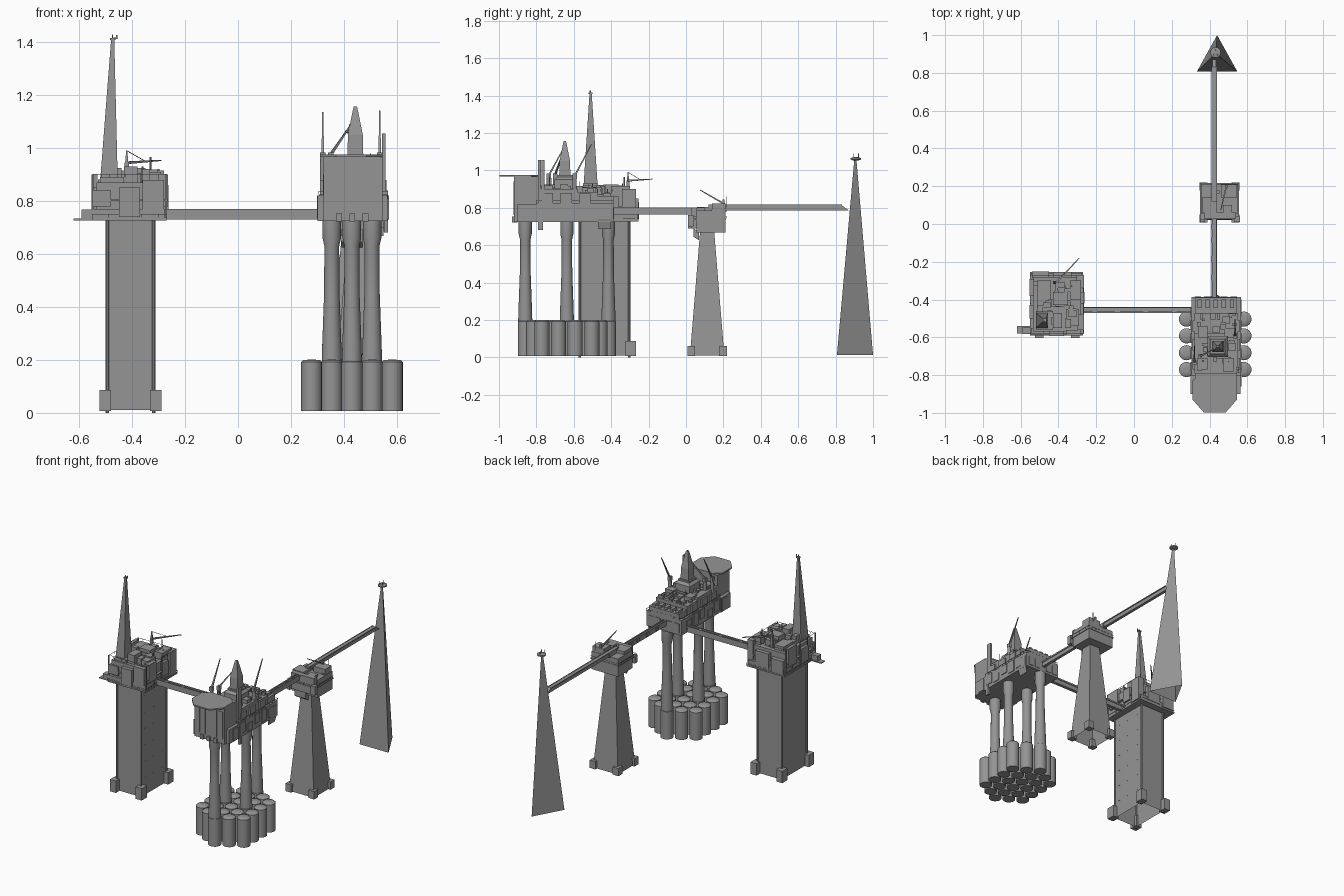
import bpy, bmesh, math, random
from mathutils import Vector, Matrix

random.seed(4)
steel = bpy.data.materials.new("dark_grey")
steel.diffuse_color = (.3, .3, .3, 1)


def finish(name, bm, smooth=False):
    bmesh.ops.recalc_face_normals(bm, faces=bm.faces[:])
    me = bpy.data.meshes.new(name)
    bm.to_mesh(me)
    bm.free()
    me.materials.append(steel)
    ob = bpy.data.objects.new(name, me)
    bpy.context.collection.objects.link(ob)
    if smooth:
        bpy.context.view_layer.objects.active = ob
        ob.select_set(True)
        bpy.ops.object.shade_smooth_by_angle(angle=math.radians(40))
        ob.select_set(False)
    return ob


def add_box(bm, x0, x1, y0, y1, z0, z1):
    m = Matrix.Translation(((x0 + x1) / 2, (y0 + y1) / 2, (z0 + z1) / 2))
    bmesh.ops.create_cube(bm, size=1, matrix=m @ Matrix.Diagonal((x1 - x0, y1 - y0, z1 - z0, 1)))


def boxes(name, items):
    bm = bmesh.new()
    for b in items:
        add_box(bm, *b)
    return finish(name, bm)


def beams(name, items, sides=4):
    """Tapered bars: (start, end, start radius, end radius)."""
    bm = bmesh.new()
    for a, b, r1, r2 in items:
        a, b = Vector(a), Vector(b)
        m = Matrix.Translation((a + b) / 2) @ (b - a).to_track_quat('Z', 'Y').to_matrix().to_4x4()
        m = m @ Matrix.Rotation(math.pi / sides, 4, 'Z')
        bmesh.ops.create_cone(bm, cap_ends=True, segments=sides, radius1=r1, radius2=r2,
                              depth=(b - a).length, matrix=m)
    return finish(name, bm, sides > 8)


def loft(name, rings, caps=(True, True)):
    bm = bmesh.new()
    rs = [[bm.verts.new(p) for p in r] for r in rings]
    n = len(rs[0])
    for a, b in zip(rs, rs[1:]):
        for i in range(n):
            bm.faces.new((a[i], a[(i + 1) % n], b[(i + 1) % n], b[i]))
    if caps[0]:
        bm.faces.new(rs[0])
    if caps[1]:
        bm.faces.new(rs[-1])
    return finish(name, bm)


def rect(cx, cy, hx, hy, z):
    return [(cx - hx, cy - hy, z), (cx + hx, cy - hy, z), (cx + hx, cy + hy, z), (cx - hx, cy + hy, z)]


def lathe(name, profile, centres, seg=24):
    bm = bmesh.new()
    for cx, cy in centres:
        rs = [[bm.verts.new((cx + r * math.cos(2 * math.pi * i / seg), cy + r * math.sin(2 * math.pi * i / seg), z))
               for i in range(seg)] for r, z in profile]
        for a, b in zip(rs, rs[1:]):
            for i in range(seg):
                bm.faces.new((a[i], a[(i + 1) % seg], b[(i + 1) % seg], b[i]))
        bm.faces.new(rs[0])
        bm.faces.new(rs[-1])
    return finish(name, bm, True)


def clutter(name, count, x0, x1, y0, y1, z, size, height):
    """Small equipment boxes scattered on a roof."""
    items = []
    for _ in range(count):
        sx, sy = random.uniform(.3, 1) * size, random.uniform(.3, 1) * size
        x, y = random.uniform(x0, x1 - sx), random.uniform(y0, y1 - sy)
        items.append((x, x + sx, y, y + sy, z - .005, z + random.uniform(.2, 1) * height))
    return boxes(name, items)


def rails(name, x0, x1, y0, y1, z, h=.012, step=.03):
    c = [(x0, y0), (x1, y0), (x1, y1), (x0, y1)]
    items = []
    for (ax, ay), (bx, by) in zip(c, c[1:] + c[:1]):
        items.append(((ax, ay, z + h), (bx, by, z + h), .0012, .0012))
        n = max(1, round(math.hypot(bx - ax, by - ay) / step))
        for i in range(n):
            p = Vector((ax, ay, z)).lerp(Vector((bx, by, z)), i / n)
            items.append((p, p + Vector((0, 0, h)), .001, .001))
    return beams(name, items)


# ---- main platform: cell base and four shafts
s, dx, cx, cy = .089, .076, .43, -.637
cells = [(cx + (c - 2) * dx, cy + (i - (n - 1) / 2) * s)
         for c, n in enumerate((4, 5, 6, 5, 4)) for i in range(n)]
lathe("storage_cells", [(.04, .008), (.04, .192), (.032, .199), (.012, .201)], cells)
legs = [(cx, cy - 2.5 * s), (cx, cy + 2.5 * s), (cx - dx, cy), (cx + dx, cy)]
lathe("concrete_legs", [(.038, .19), (.036, .26), (.029, .45), (.028, .63), (.035, .66), (.035, .727)], legs)

# main platform: hull, living quarters and modules
boxes("main_deck", [(.305, .565, -.8, -.388, .725, .825), (.322, .545, -.92, -.79, .725, .968),
                    (.32, .55, -.79, -.58, .82, .90), (.32, .55, -.58, -.47, .82, .885),
                    (.325, .545, -.47, -.388, .82, .862), (.30, .325, -.90, -.80, .725, .82),
                    (.54, .565, -.90, -.80, .725, .82)])
boxes("quarters_panels", [(x, x + .032, -.923, -.915, .76, .94) for x in (.33, .372, .414, .456, .5)]
      + [(x, x + .022, -.93, -.9, .722, .752) for x in (.37, .42, .47)])
boxes("side_modules", [(x, x + .012, y, y + .05, z, z + h) for x in (.299, .558)
                       for y, z, h in ((-.86, .73, .08), (-.78, .75, .07), (-.71, .74, .05),
                                       (-.63, .76, .06), (-.56, .74, .08), (-.49, .745, .06))])
boxes("upper_side_modules", [(x, x + .014, y, y + .06, .825, .88) for x in (.31, .546) for y in (-.77, -.67, -.57)])
boxes("rear_modules", [(x, x + .022, -.445, -.40, .855, .878) for x in (.335, .378, .421, .464, .507)]
      + [(x, x + .035, -.392, -.384, .74, .80) for x in (.32, .37, .46, .51)])
loft("rear_wedge", [[(.55, y, .685), (.553, y, .685), (.568, y, .74), (.568, y, .80), (.55, y, .80)]
                    for y in (-.47, -.40)])
clutter("main_roof_equipment", 20, .325, .545, -.785, -.59, .90, .045, .025)
clutter("middle_roof_equipment", 14, .325, .545, -.58, -.47, .885, .04, .025)
boxes("roof_modules", [(.335, .39, -.77, -.71, .89, .925), (.47, .53, -.78, -.71, .89, .92),
                       (.34, .39, -.6, -.54, .88, .91), (.48, .54, -.6, -.55, .88, .915)])

# main platform: helicopter deck
octagon = [(.31, -.93), (.37, -.998), (.485, -.998), (.545, -.93), (.545, -.83), (.50, -.79), (.355, -.79), (.31, -.83)]
loft("helicopter_deck", [[(x, y, z) for x, y in octagon] for z in (.966, .975)])

# main platform: drilling derrick
loft("derrick_base", [rect(.443, -.648, h, h, z) for h, z in ((.045, .89), (.055, .905), (.055, .95), (.04, .965), (.04, .975))])
loft("main_derrick", [rect(.443, -.648, h, h, z) for h, z in ((.03, .97), (.028, 1.05), (.012, 1.13), (.01, 1.14), (.006, 1.157))])

# main platform: cranes and exhaust stacks
bases = ((.32, -.735), (.535, -.595), (.35, -.70))
beams("crane_pedestals", [((x, y, .82), (x, y, .975), .011, .011) for x, y in bases], 12)
boxes("crane_cabs", [(x - .01, x + .01, y - .012, y + .012, .955, .982) for x, y in bases])
beams("crane_booms", [((.32, -.735, .97), (.32, -.645, 1.135), .007, .003),
                      ((.535, -.595, .97), (.535, -.505, 1.14), .007, .003),
                      ((.35, -.70, .975), (.428, -.66, 1.09), .007, .003)])
boxes("exhaust_stacks", [(.543, .557, -.79, -.775, .82, 1.055), (.543, .557, -.772, -.757, .82, 1.055),
                         (.552, .567, -.79, -.765, .68, .84), (.36, .37, -.73, -.72, .9, .96)])
beams("antenna_masts", [((x, y, .88), (x, y, z), .003, .002) for x, y, z in
                        ((.40, -.57, .94), (.46, -.52, .93), (.50, -.73, .98), (.38, -.48, .92))])
rails("main_deck_rails", .305, .565, -.80, -.388, .825)

# ---- left platform: lattice tower block, corner legs and feet
loft("left_jacket", [rect(-.406, -.436, .088, .132, z) for z in (.01, .727)], (False, True))
corners = [(-.406 + i * .088, -.436 + j * .132) for i in (-1, 1) for j in (-1, 1)]
beams("left_jacket_legs", [((x, y, 0), (x, y, .727), .007, .007) for x, y in corners], 8)
boxes("left_feet", [(x - .022 + .007 * i, x + .022 + .007 * i, y - .028 + .008 * j, y + .028 + .008 * j, .008, .087)
                    for (x, y), (i, j) in zip(corners, ((-1, -1), (-1, 1), (1, -1), (1, 1)))])
boxes("left_jacket_brackets", [(-.32, -.317, y, y + .022, z, z + .004)
                               for z in (.12, .23, .34, .45, .56, .67) for y in (-.54, -.45, -.36)])

# left platform: decks and modules
boxes("left_decks", [(-.55, -.27, -.59, -.255, .727, .737), (-.545, -.275, -.585, -.26, .737, .77),
                     (-.535, -.28, -.57, -.28, .77, .87), (-.62, -.54, -.58, -.54, .727, .733),
                     (-.59, -.54, -.582, -.545, .733, .768), (-.55, -.265, -.58, -.27, .80, .806)])
boxes("left_modules", [(-.45, -.37, -.594, -.56, .74, .85), (-.36, -.28, -.59, -.56, .77, .88),
                       (-.545, -.48, -.58, -.55, .78, .84), (-.30, -.265, -.56, -.48, .78, .90),
                       (-.30, -.263, -.42, -.36, .77, .86), (-.305, -.265, -.34, -.27, .74, .90),
                       (-.54, -.45, -.285, -.252, .74, .83), (-.43, -.33, -.29, -.255, .75, .85),
                       (-.553, -.53, -.50, -.43, .75, .85), (-.553, -.53, -.38, -.29, .78, .90)])
boxes("left_roof_modules", [(-.52, -.43, -.56, -.46, .86, .89), (-.43, -.38, -.55, -.47, .86, .93),
                            (-.36, -.29, -.54, -.45, .86, .91), (-.43, -.35, -.43, -.36, .86, .925),
                            (-.34, -.28, -.40, -.30, .86, .915), (-.51, -.44, -.40, -.30, .86, .90)])
clutter("left_roof_equipment", 28, -.53, -.285, -.565, -.285, .87, .05, .055)
beams("left_corner_posts", [((x, y, .735), (x, y, .90), .004, .004) for x in (-.548, -.27)
                            for y in (-.58, -.50, -.42, -.34, -.27)])
rails("left_upper_rails", -.548, -.268, -.578, -.272, .888)
rails("left_lower_rails", -.55, -.27, -.59, -.255, .737)

# left platform: derrick and crane
loft("left_derrick", [rect(-.487, -.51, .033, .04, .88), rect(-.473, -.51, .006, .006, 1.41)])
boxes("left_derrick_top", [(-.483, -.463, -.52, -.5, 1.407, 1.415), (-.475, -.471, -.515, -.511, 1.41, 1.428),
                           (-.460, -.455, -.513, -.508, 1.415, 1.427), (-.47, -.455, -.512, -.509, 1.411, 1.417)])
beams("left_crane", [((-.42, -.31, .86), (-.42, -.31, .945), .011, .011), ((-.42, -.31, .94), (-.42, -.31, .99), .009, .003),
                     ((-.41, -.31, .945), (-.29, -.18, .953), .007, .003), ((-.42, -.31, .99), (-.35, -.245, .95), .0015, .0015)])
beams("left_vents", [((x, y, .87), (x, y, z), .004, .004) for x, y, z in
                     ((-.36, -.34, .93), (-.33, -.33, .965), (-.30, -.36, .92), (-.36, -.50, .93))], 6)

# ---- small riser platform
rx, ry = .452, .113
loft("riser_jacket", [rect(rx, ry, .092, .092, .01), rect(rx, ry, .038, .038, .67)], (False, True))
boxes("riser_feet", [(rx + i * .085 - .021, rx + i * .085 + .021, ry + j * .085 - .021, ry + j * .085 + .021, .008, .06)
                     for i in (-1, 1) for j in (-1, 1)])
boxes("riser_deck", [(.355, .55, .055, .212, .667, .785), (.35, .555, .025, .215, .735, .743), (.37, .54, .03, .06, .69, .80),
                     (.36, .44, .06, .14, .785, .805), (.46, .545, .14, .21, .785, .822),
                     (.35, .375, .01, .04, .69, .74), (.53, .56, .01, .04, .70, .76),
                     (.47, .52, .05, .10, .785, .80), (.41, .44, .15, .22, .78, .815)])
clutter("riser_equipment", 10, .365, .545, .06, .20, .785, .03, .02)
rails("riser_rails", .35, .555, .025, .215, .743)
beams("riser_crane", [((.49, .20, .78), (.49, .20, .845), .008, .008), ((.49, .205, .82), (.46, .075, .895), .006, .003),
                      ((.52, .215, .80), (.52, .215, .86), .003, .002)])
loft("riser_access_platform", [[(x, .04, .645), (x, .07, .625), (x, .07, .67), (x, .04, .69)] for x in (.39, .47)])

# ---- flare tower
loft("flare_tower", [[(.333, .807, .012), (.547, .807, .012), (.44, 1.0, .012)],
                     [(.426, .90, 1.06), (.438, .90, 1.06), (.432, .911, 1.06)]], (False, True))
lathe("flare_tip", [(.012, 1.052), (.028, 1.058), (.028, 1.066), (.01, 1.07)], [(.432, .908)], 16)
beams("flare_burners", [((.432 + x, .908 + y, 1.06), (.432 + x, .908 + y, 1.09), .003, .002)
                        for x, y in ((-.01, -.014), (.01, -.014), (0, .014))], 6)

# ---- connecting bridges
boxes("left_bridge", [(-.28, .31, -.466, -.444, .73, .762), (-.28, .31, -.470, -.464, .76, .77),
                      (-.28, .31, -.446, -.440, .76, .77)]
      + [(x, x + .025, -.462, -.448, .76, .768) for x in (-.22, -.1, .05, .2)])
boxes("riser_bridge", [(.415, .435, -.395, .05, .764, .792), (.411, .417, -.395, .05, .79, .80),
                       (.433, .439, -.395, .05, .79, .80)]
      + [(.408, .42, y, y + .03, .775, .795) for y in (-.3, -.2, -.1, -.03)])
loft("flare_bridge", [[(x, .12, .786), (x, .87, .786), (x, .83, .815), (x, .12, .815)] for x in (.415, .435)])
beams("flare_bridge_pipes", [((x, .12, .814), (x, .835, .814), .004, .004) for x in (.413, .437)])
